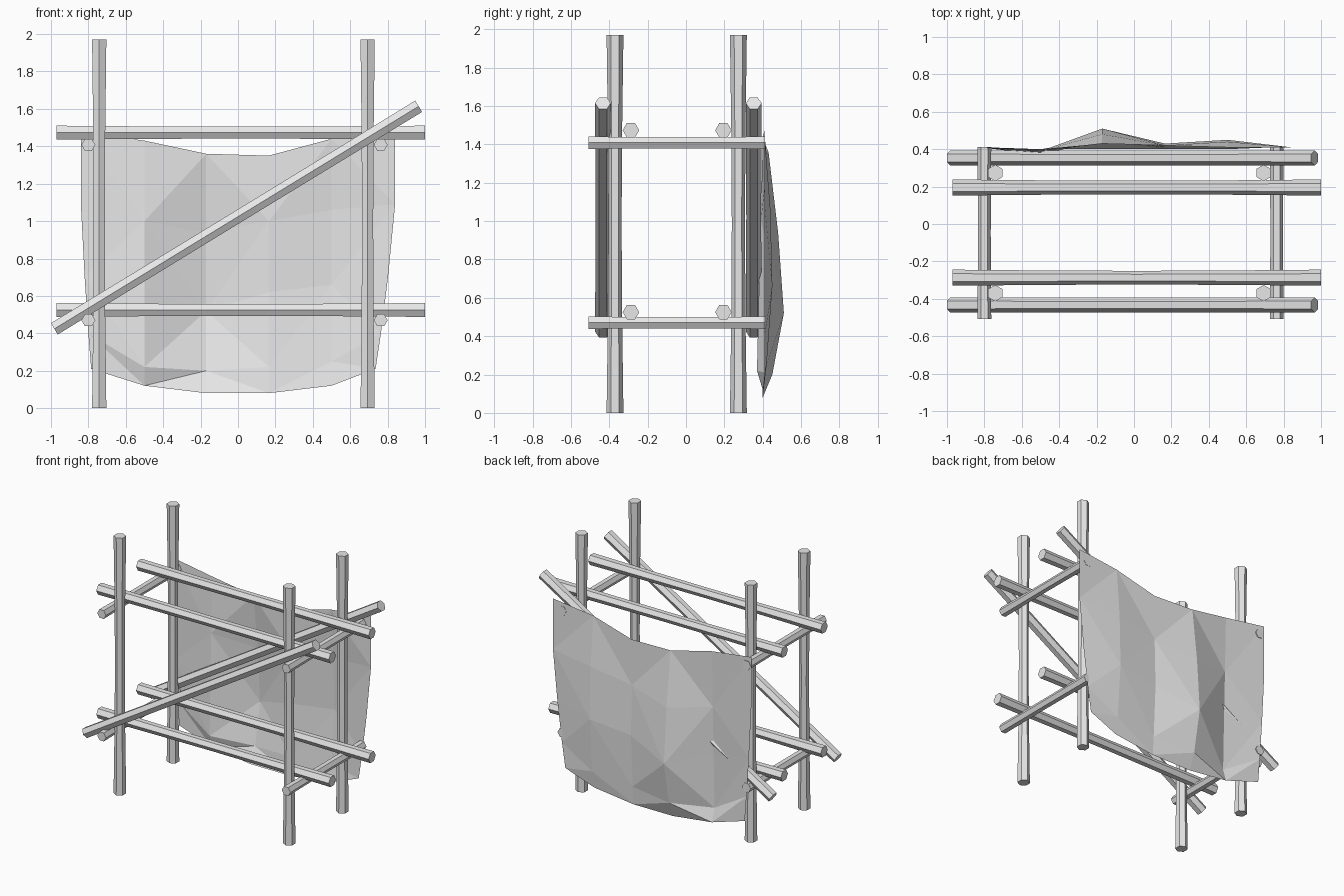
import bpy
import bmesh
import math
from mathutils import Vector

default_cube = bpy.data.objects.get("Cube")
if default_cube:
    bpy.data.objects.remove(default_cube, do_unlink=True)


def make_material(name, colour):
    material = bpy.data.materials.new(name)
    material.use_nodes = True
    material.diffuse_color = colour
    material.node_tree.nodes["Principled BSDF"].inputs["Base Color"].default_value = colour
    return material


grey = make_material("plain grey", (0.8, 0.8, 0.8, 1))


def finish(name, bm):
    mesh = bpy.data.meshes.new(name)
    bm.to_mesh(mesh)
    bm.free()
    mesh.materials.append(grey)
    obj = bpy.data.objects.new(name, mesh)
    bpy.context.collection.objects.link(obj)
    return obj


def pole(name, start, end, corner, radius, waist):
    """Six-sided pole, slightly thinner in the middle, one corner facing 'corner'."""
    start, end, corner = Vector(start), Vector(end), Vector(corner)
    side = (end - start).normalized().cross(corner)
    bm = bmesh.new()
    rings = []
    segments = 4
    for i in range(segments + 1):
        t = i / segments
        r = radius * (1 - (1 - waist) * math.sin(math.pi * t))
        centre = start.lerp(end, t)
        ring = []
        for k in range(6):
            a = math.tau * k / 6
            ring.append(bm.verts.new(centre + r * (math.cos(a) * corner + math.sin(a) * side)))
        rings.append(ring)
    for low, high in zip(rings, rings[1:]):
        for k in range(6):
            n = (k + 1) % 6
            bm.faces.new((low[k], low[n], high[n], high[k]))
    bm.faces.new(rings[0][::-1])
    bm.faces.new(rings[-1])
    bmesh.ops.recalc_face_normals(bm, faces=bm.faces)
    return finish(name, bm)


FRONT, LEFT = (0, -1, 0), (1, 0, 0)

# Upright posts
for side, x in (("right", -0.742), ("left", 0.693)):
    for depth, y in (("front", -0.37), ("back", 0.273)):
        pole(f"{depth}_{side}_post", (x, y, 0), (x, y, 1.97), FRONT, 0.044, 0.78)

# Long rails and short cross bars on two levels
for level, rail_z, bar_z in (("lower", 0.525, 0.47), ("upper", 1.473, 1.408)):
    for depth, y in (("front", -0.287), ("back", 0.195)):
        pole(f"{level}_{depth}_rail", (-0.97, y, rail_z), (1, y, rail_z), FRONT, 0.043, 0.85)
    for side, x in (("right", -0.8), ("left", 0.763)):
        pole(f"{level}_{side}_cross_bar", (x, -0.508, bar_z), (x, 0.412, bar_z), LEFT, 0.037, 0.92)

# Diagonal braces
for depth, y in (("front", -0.433), ("back", 0.353)):
    pole(f"{depth}_brace", (-0.982, y, 0.424), (0.966, y, 1.614), FRONT, 0.041, 0.95)

# Hanging cloth: heights and depths of each fold row, in hundredths
columns = (-0.84, -0.5, -0.17, 0.165, 0.5, 0.84)
edge_taper = (0, 0, 0.02, 0.04, 0.055)
heights = (
    (148, 143, 136, 135, 144, 148),
    (109, 100, 94, 100, 106, 109),
    (70, 64, 52, 62, 66, 70),
    (40, 22, 20, 22, 25, 40),
    (21, 12, 8, 8, 12, 21),
)
depths = (
    (41, 40, 43, 42, 41, 41),
    (41, 39, 48, 42, 44, 41),
    (41, 38, 51, 43, 45, 41),
    (41, 37, 45, 41, 42, 41),
    (41, 40, 40, 40, 40, 41),
)
bm = bmesh.new()
grid = []
for z_row, y_row, taper in zip(heights, depths, edge_taper):
    row = []
    for c, x in enumerate(columns):
        if c == 0:
            x += taper
        elif c == len(columns) - 1:
            x -= taper * 1.9
        row.append(bm.verts.new((x, y_row[c] / 100, z_row[c] / 100)))
    grid.append(row)
for r in range(len(grid) - 1):
    for c in range(len(columns) - 1):
        a, b = grid[r][c], grid[r][c + 1]
        d, e = grid[r + 1][c], grid[r + 1][c + 1]
        # Creases alternate, and flip along the bottom fold
        if (r + c + (r == len(grid) - 2)) % 2 == 0:
            triangles = ((a, b, e), (a, e, d))
        else:
            triangles = ((a, b, d), (b, e, d))
        for tri in triangles:
            bm.faces.new(tri)
finish("hanging_cloth", bm)
